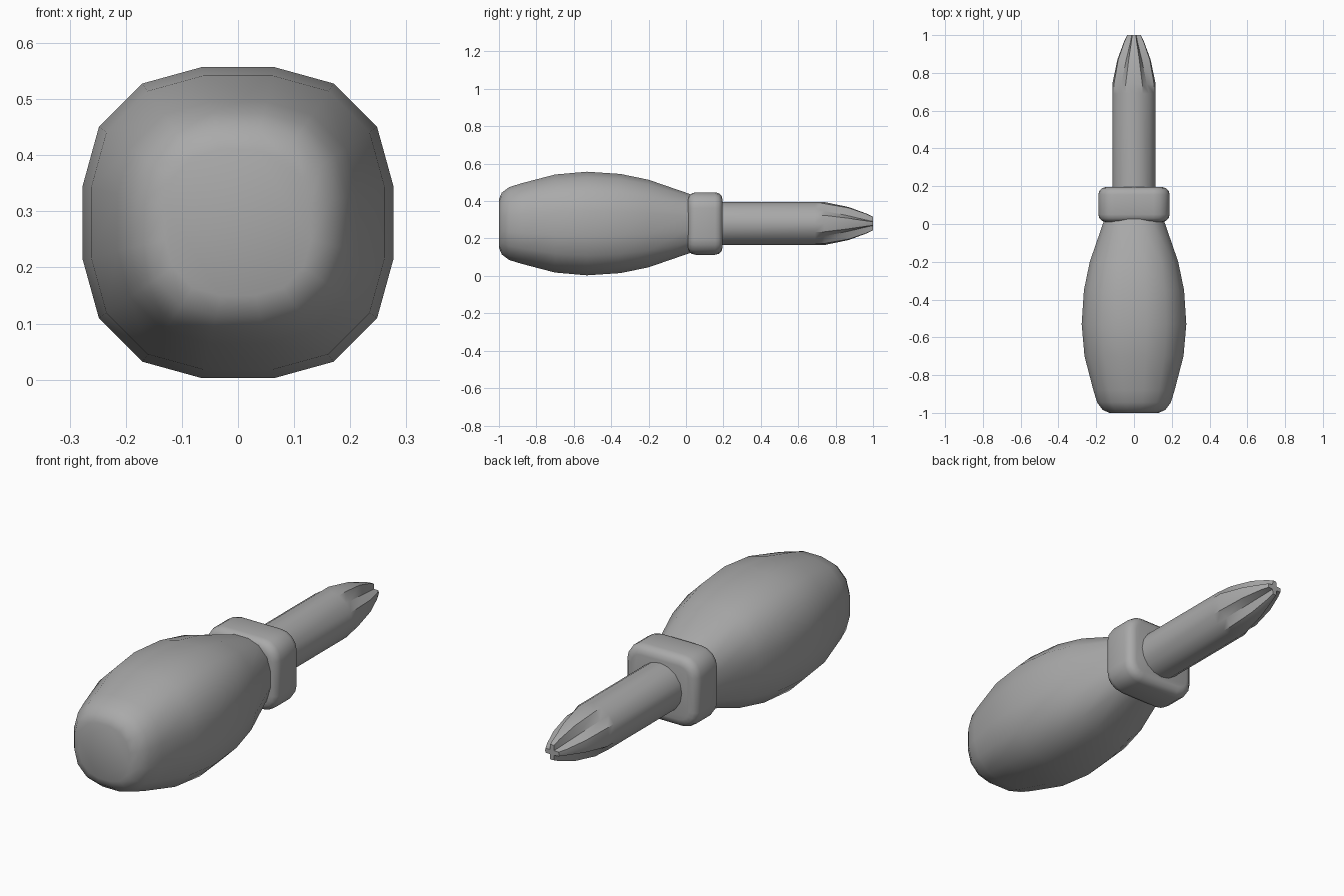
import bpy
import bmesh
import math

cube = bpy.data.objects.get("Cube")
if cube:
    bpy.data.objects.remove(cube, do_unlink=True)

AXIS_Z = 0.28  # height of the tool's long axis

gray = bpy.data.materials.new("plain gray")
gray.use_nodes = True
color = (0.4, 0.4, 0.4, 1)
gray.diffuse_color = color
gray.node_tree.nodes["Principled BSDF"].inputs["Base Color"].default_value = color


def finish(name, bm, angle):
    """Turn a bmesh into a smooth-shaded, coloured object."""
    bmesh.ops.recalc_face_normals(bm, faces=bm.faces)
    mesh = bpy.data.meshes.new(name)
    bm.to_mesh(mesh)
    bm.free()
    mesh.materials.append(gray)
    obj = bpy.data.objects.new(name, mesh)
    obj.location.z = AXIS_Z
    bpy.context.collection.objects.link(obj)
    bpy.ops.object.select_all(action="DESELECT")
    obj.select_set(True)
    bpy.context.view_layer.objects.active = obj
    bpy.ops.object.shade_smooth_by_angle(angle=math.radians(angle))
    return obj


def four_fold(points):
    """Repeat the points of one quadrant around the axis."""
    ring = []
    for _ in range(4):
        ring += points
        points = [(-z, x) for x, z in points]
    return ring


def loft(name, sections, angle):
    """Skin a list of (y, [(x, z), ...]) cross-sections, capped at both ends."""
    bm = bmesh.new()
    rings = [[bm.verts.new((x, y, z)) for x, z in pts] for y, pts in sections]
    for a, b in zip(rings, rings[1:]):
        for i in range(len(a)):
            j = (i + 1) % len(a)
            bm.faces.new((a[i], a[j], b[j], b[i]))
    bm.faces.new(rings[0])
    bm.faces.new(rings[-1])
    return finish(name, bm, angle)


# Handle: rounded-square section swelling along the axis
SQUIRCLE = four_fold([(1, 0.235), (0.895, 0.615), (0.615, 0.895), (0.235, 1)])
handle_profile = [(-1, 0.13), (-0.985, 0.165), (-0.945, 0.195), (-0.88, 0.215),
                  (-0.7, 0.262), (-0.53, 0.277), (-0.35, 0.265), (-0.2, 0.234),
                  (0.0, 0.165), (0.05, 0.148)]
loft("handle", [(y, [(x * r, z * r) for x, z in SQUIRCLE])
                for y, r in handle_profile], 50)

# Collar: block with rounded corners and softened rims
bm = bmesh.new()
bmesh.ops.create_cube(bm, size=1)
for v in bm.verts:
    v.co.x *= 0.378
    v.co.y = v.co.y * 0.185 + 0.103
    v.co.z *= 0.334
along = [e for e in bm.edges if abs(e.verts[0].co.y - e.verts[1].co.y) > 0.1]
bmesh.ops.bevel(bm, geom=along, offset=0.085, segments=4, profile=0.5,
                affect="EDGES")
rims = [e for e in bm.edges if abs(e.verts[0].co.y - e.verts[1].co.y) < 0.01]
bmesh.ops.bevel(bm, geom=rims, offset=0.04, segments=3, profile=0.5,
                affect="EDGES")
finish("collar", bm, 60)


# Shaft and cross tip: round rod whose diagonals sink into four flutes
def cross_section(r, half_width, valley):
    edge = math.sqrt(max(r * r - half_width * half_width, 0))
    d = valley * math.sqrt(0.5)
    return four_fold([(r, 0), (edge, half_width), (d, d), (half_width, edge)])


R = 0.115
ROUND = R * math.sin(math.pi / 8)
tip_profile = [(0.1, R, ROUND, R), (0.69, R, ROUND, R),
               (0.74, R, ROUND, 0.096), (0.87, 0.088, 0.028, 0.058),
               (0.965, 0.053, 0.014, 0.026), (1.0, 0.036, 0.01, 0.016)]
loft("shaft_and_cross_tip",
     [(y, cross_section(r, w, v)) for y, r, w, v in tip_profile], 32)
